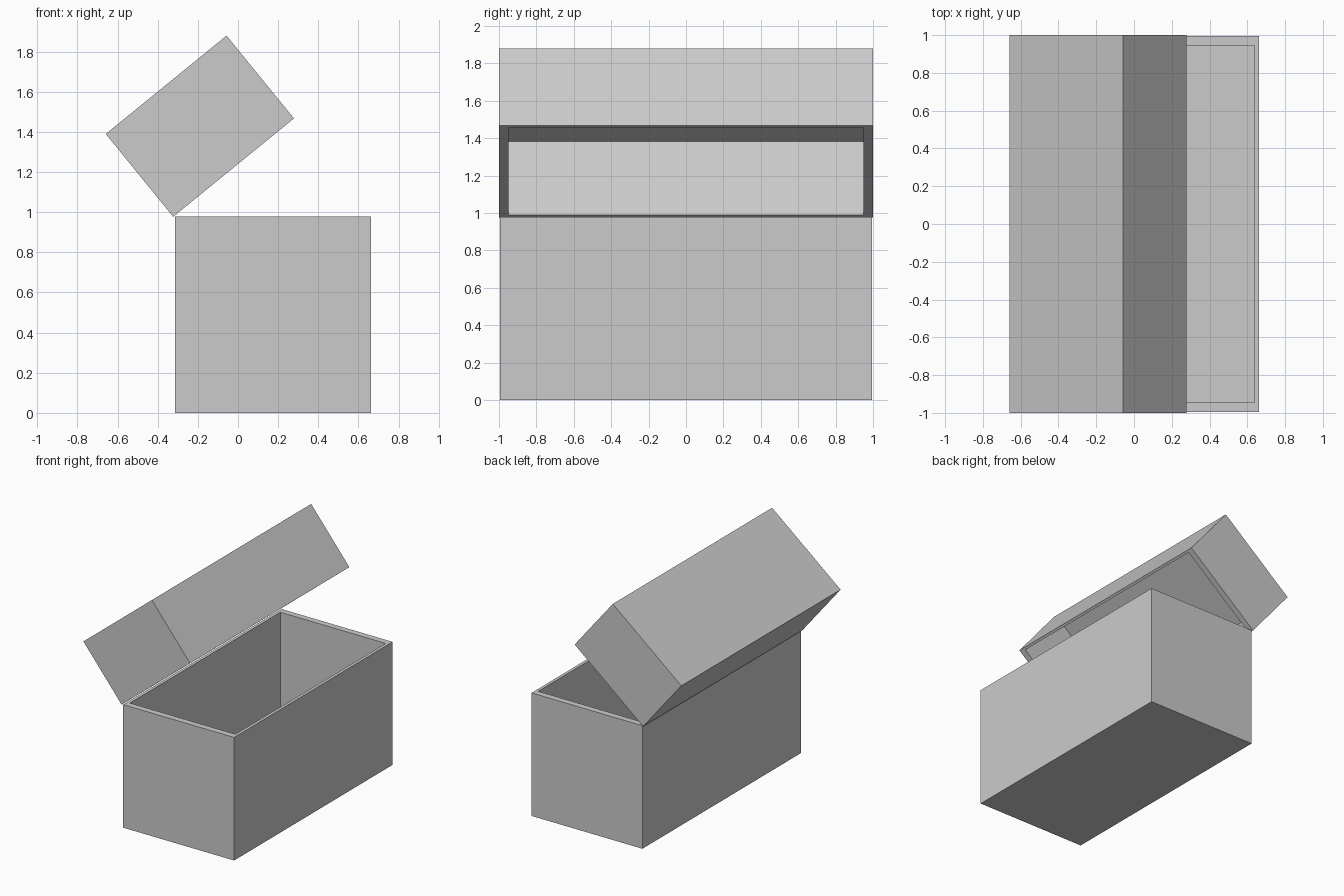
import bpy, bmesh
from mathutils import Matrix, Vector
from math import atan2

if "Cube" in bpy.data.objects:
    bpy.data.objects.remove(bpy.data.objects["Cube"])


def hollow_tray(name, width, length, height, open_up, matrix):
    """Box with one open side; the cavity is the outside scaled to 95 %."""
    bm = bmesh.new()
    bmesh.ops.create_cube(bm, size=1)
    bmesh.ops.translate(bm, verts=bm.verts, vec=(0.5, 0, 0.5))
    bmesh.ops.scale(bm, verts=bm.verts, vec=(width, length, height))
    bm.normal_update()
    sign = 1 if open_up else -1
    face = next(f for f in bm.faces if f.normal.z * sign > 0.9)
    # rim
    bmesh.ops.inset_individual(bm, faces=[face], thickness=0.005)
    for v in face.verts:
        v.co.x = width / 2 + (0.475 if v.co.x > width / 2 else -0.475) * width
        v.co.y = (0.475 if v.co.y > 0 else -0.475) * length
    # cavity
    inner = bmesh.ops.extrude_discrete_faces(bm, faces=[face])["faces"][0]
    bmesh.ops.translate(bm, verts=inner.verts, vec=(0, 0, -sign * height * 0.95))
    bmesh.ops.recalc_face_normals(bm, faces=bm.faces)
    mesh = bpy.data.meshes.new(name)
    bm.to_mesh(mesh)
    bm.free()
    obj = bpy.data.objects.new(name, mesh)
    bpy.context.collection.objects.link(obj)
    obj.matrix_world = matrix
    return obj


# chest body, open at the top
hollow_tray("chest_body", 0.975, 1.988, 0.978, True,
            Matrix.Translation((-0.313, 0, 0)))

# lid, open underneath and swung back about its lower left edge
tilt = Matrix.Rotation(-atan2(0.49, 0.602), 4, 'Y')
hollow_tray("chest_lid", 0.776, 2.0, 0.532, False,
            Matrix.Translation(Vector((-0.323, 0, 0.977))) @ tilt)
